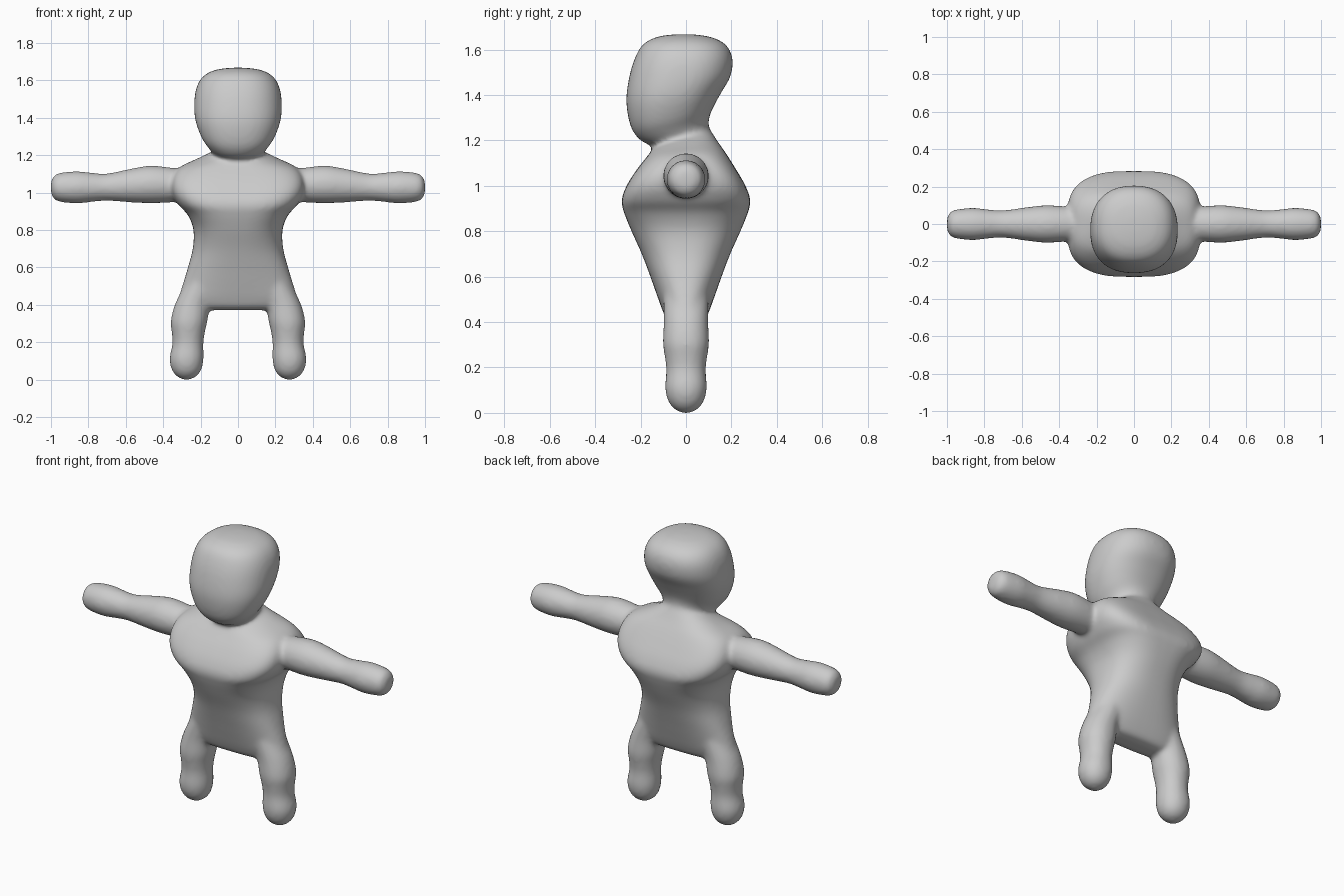
import bpy, bmesh, math
from mathutils import Vector

SEGMENTS, STEPS = 48, 5
bm = bmesh.new()


def spline(p0, p1, p2, p3, t):
    """Catmull-Rom blend of four ring descriptions."""
    return [0.5 * (2 * b + (c - a) * t + (2 * a - 5 * b + 4 * c - d) * t * t
                   + (3 * b - a - 3 * c + d) * t ** 3)
            for a, b, c, d in zip(p0, p1, p2, p3)]


def loft(rings, to_ring):
    """Skin a closed tube through smoothly interpolated superellipse rings."""
    fine = []
    for i in range(len(rings) - 1):
        quad = [rings[max(0, min(len(rings) - 1, i + k))] for k in (-1, 0, 1, 2)]
        fine += [spline(*quad, s / STEPS) for s in range(STEPS)]
    fine.append(rings[-1])
    loops = []
    for ring in fine:
        centre, u, v, n = to_ring(ring)
        loop = []
        for k in range(SEGMENTS):
            a = 2 * math.pi * k / SEGMENTS
            c, s = math.cos(a), math.sin(a)
            loop.append(bm.verts.new(
                centre + u * math.copysign(abs(c) ** (2 / n), c)
                + v * math.copysign(abs(s) ** (2 / n), s)))
        loops.append(loop)
    for a, b in zip(loops, loops[1:]):
        for k in range(SEGMENTS):
            j = (k + 1) % SEGMENTS
            bm.faces.new((a[k], a[j], b[j], b[k]))
    bm.faces.new(loops[0][::-1])
    bm.faces.new(loops[-1])


def trunk_ring(r):
    """front y, front z, back y, back z, half width, squareness"""
    fy, fz, by, bz, w, n = r
    return (Vector((0, (fy + by) / 2, (fz + bz) / 2)), Vector((w, 0, 0)),
            Vector((0, (by - fy) / 2, (bz - fz) / 2)), n)


# torso, from the crotch to the base of the neck
loft([
    (-.03, .372, .03, .372, .22, 2.5),
    (-.07, .385, .07, .385, .27, 2.5),
    (-.095, .43, .095, .43, .315, 2.5),
    (-.125, .51, .125, .51, .295, 2.4),
    (-.157, .60, .157, .60, .268, 2.4),
    (-.195, .70, .195, .70, .242, 2.4),
    (-.24, .80, .24, .80, .238, 2.6),
    (-.272, .88, .272, .88, .268, 3.0),
    (-.284, .935, .284, .935, .318, 3.4),
    (-.262, 1.0, .262, 1.0, .352, 3.8),
    (-.218, 1.07, .222, 1.07, .352, 3.8),
    (-.175, 1.125, .178, 1.14, .315, 3.2),
    (-.148, 1.16, .14, 1.195, .22, 2.5),
    (-.135, 1.18, .105, 1.25, .13, 2.1),
], trunk_ring)

# head, leaning forward from the neck
loft([
    (-.13, 1.13, .13, 1.20, .13, 2.1),
    (-.14, 1.17, .103, 1.25, .135, 2.1),
    (-.20, 1.20, .10, 1.29, .158, 2.2),
    (-.243, 1.26, .115, 1.335, .195, 2.3),
    (-.263, 1.37, .152, 1.405, .228, 2.3),
    (-.25, 1.48, .197, 1.485, .234, 2.3),
    (-.222, 1.57, .204, 1.565, .22, 2.3),
    (-.185, 1.627, .175, 1.622, .183, 2.3),
    (-.12, 1.658, .115, 1.654, .12, 2.2),
    (-.04, 1.668, .04, 1.667, .04, 2.0),
], trunk_ring)

for side in (-1, 1):
    # arm: x, centre z, radius
    loft([
        (.22, 1.04, .085), (.33, 1.04, .090), (.40, 1.042, .097),
        (.48, 1.043, .100), (.58, 1.037, .089), (.70, 1.029, .073),
        (.78, 1.028, .078), (.86, 1.028, .086), (.95, 1.028, .078),
        (.985, 1.028, .062), (1.0, 1.028, .03),
    ], lambda r: (Vector((side * r[0], 0, r[1])), Vector((0, r[2], 0)),
                  Vector((0, 0, r[2])), 2.0))
    # leg: z, centre x, half width, half depth
    loft([
        (.60, .17, .075, .10), (.50, .20, .09, .10), (.40, .243, .095, .098),
        (.31, .262, .098, .102), (.25, .266, .088, .094),
        (.19, .268, .083, .087), (.11, .275, .091, .092),
        (.05, .275, .078, .078), (.015, .275, .05, .05), (0, .275, .018, .018),
    ], lambda r: (Vector((side * r[1], 0, r[0])), Vector((r[2], 0, 0)),
                  Vector((0, r[3], 0)), 2.1))

bmesh.ops.recalc_face_normals(bm, faces=bm.faces)
mesh = bpy.data.meshes.new("body")
bm.to_mesh(mesh)
bm.free()
body = bpy.data.objects.new("body", mesh)
bpy.context.collection.objects.link(body)

# fuse the parts into one soft skin
fuse = body.modifiers.new("fuse", 'REMESH')
fuse.mode = 'VOXEL'
fuse.voxel_size = 0.012
fuse.use_smooth_shade = True
soften = body.modifiers.new("soften", 'SMOOTH')
soften.factor = 0.5
soften.iterations = 12

grey = bpy.data.materials.new("plain grey")
grey.diffuse_color = (0.6, 0.6, 0.6, 1)
mesh.materials.append(grey)
for p in mesh.polygons:
    p.use_smooth = True
